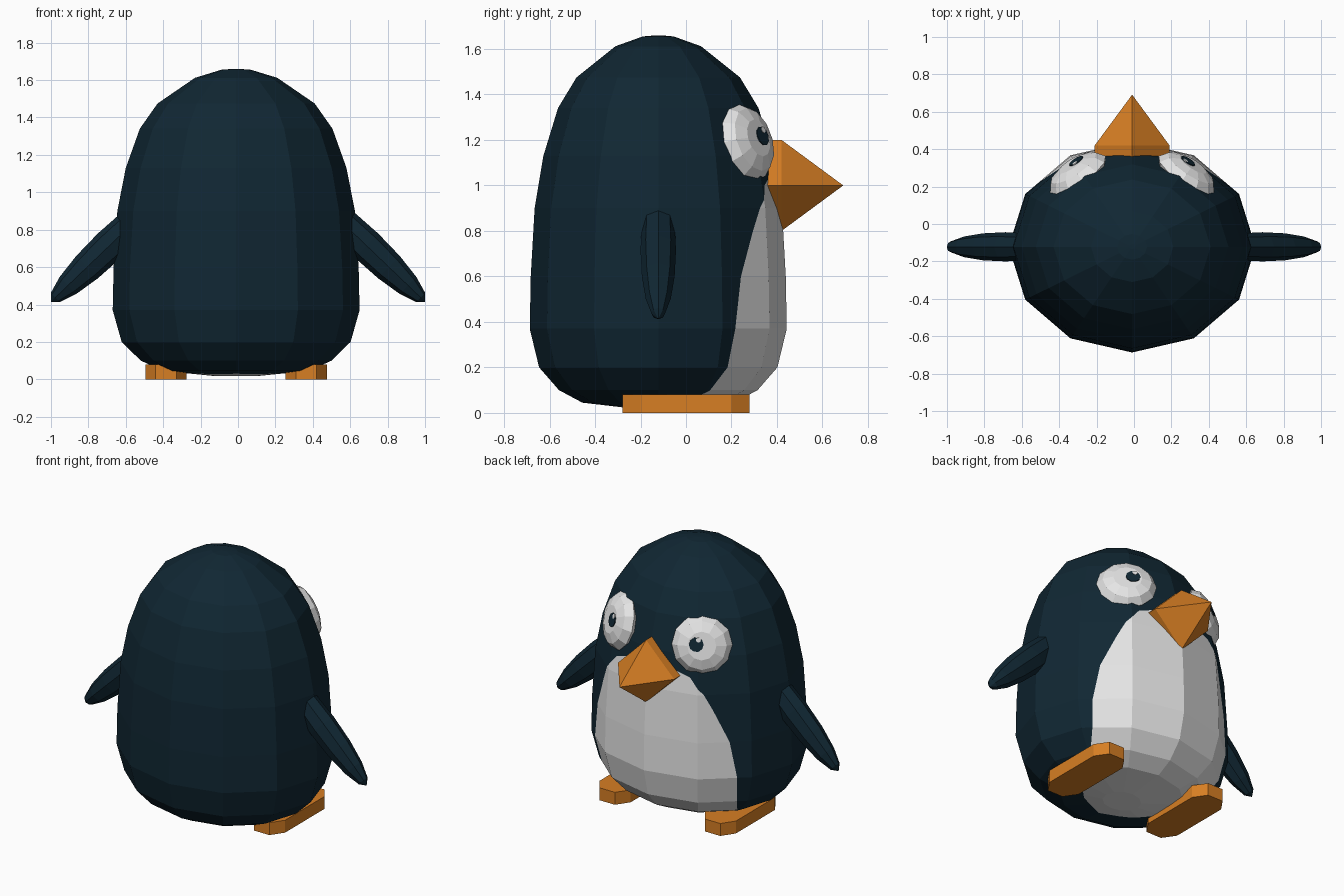
import bpy, bmesh, math
from mathutils import Matrix, Vector

if "Cube" in bpy.data.objects:
    bpy.data.objects.remove(bpy.data.objects["Cube"])

CX = -0.01   # sideways centre of the body


def material(name, rgb):
    m = bpy.data.materials.new(name)
    m.diffuse_color = (*rgb, 1)
    m.use_nodes = True
    m.node_tree.nodes["Principled BSDF"].inputs["Base Color"].default_value = m.diffuse_color
    return m


NAVY = material("navy", (0.0052, 0.020, 0.033))
WHITE = material("off white", (0.78, 0.78, 0.78))
ORANGE = material("orange", (0.68, 0.21, 0.017))


def loft(rings):
    """Skin a list of equal-length point rings and cap both ends."""
    bm = bmesh.new()
    rows = [[bm.verts.new(p) for p in ring] for ring in rings]
    n = len(rows[0])
    for a, b in zip(rows, rows[1:]):
        for i in range(n):
            j = (i + 1) % n
            bm.faces.new((a[i], a[j], b[j], b[i]))
    bm.faces.new(rows[0][::-1])
    bm.faces.new(rows[-1])
    bmesh.ops.recalc_face_normals(bm, faces=bm.faces[:])
    return bm


def revolve(profile, n, ratio=1.0, oy=0.0):
    """Turn (radius, z) pairs round z, flattened along y by ratio."""
    angles = [2 * math.pi * i / n for i in range(n)]
    return loft([[(r * math.cos(a), r * ratio * math.sin(a) + oy, z) for a in angles]
                 for r, z in profile])


def finish(name, bm, mats, matrix=Matrix()):
    me = bpy.data.meshes.new(name)
    bm.to_mesh(me)
    bm.free()
    for m in mats:
        me.materials.append(m)
    ob = bpy.data.objects.new(name, me)
    ob.matrix_world = matrix
    bpy.context.collection.objects.link(ob)
    return ob


def frame(x, y, z, loc):
    return Matrix.Translation(loc) @ Matrix((x, y, z)).transposed().to_4x4()


def paint_inside(bm, faces, outline, axis):
    """Cut faces along a mirrored convex outline of (x, axis) points, paint the inside."""
    for (x0, h0), (x1, h1) in zip(outline, outline[1:]):
        for s in (1, -1):
            co, no = Vector((s * x0, 0, 0)), Vector((s * (h1 - h0), 0, 0))
            co[axis], no[axis] = h0, x0 - x1
            parts = set(faces)
            for f in faces:
                parts.update(f.edges)
                parts.update(f.verts)
            res = bmesh.ops.bisect_plane(bm, geom=list(parts), dist=1e-5,
                                         plane_co=co, plane_no=no)
            faces = [g for g in res["geom"] if isinstance(g, bmesh.types.BMFace)
                     and (g.calc_center_median() - co).dot(no) < 0]
    for f in faces:
        f.material_index = 1


# Body with the pale belly cut into its front and underside
body = revolve([(0.12, 0.018), (0.39, 0.045), (0.51, 0.10), (0.612, 0.20), (0.66, 0.37),
                (0.655, 0.60), (0.635, 0.90), (0.59, 1.13), (0.515, 1.34), (0.42, 1.475),
                (0.22, 1.612), (0.08, 1.655), (0.015, 1.66)], 12, 0.856, -0.122)
front = [f for f in body.faces
         if f.calc_center_median().z > 0.1 and f.calc_center_median().y > -0.12]
paint_inside(body, front, [(0.43, 0.1), (0.48, 0.2), (0.506, 0.37), (0.47, 0.6),
                           (0.39, 0.8), (0.345, 0.9), (0.26, 1.0), (0, 1.08)], 2)
under = [f for f in body.faces if f.calc_center_median().z < 0.1]
paint_inside(body, under, [(0, -0.33), (0.18, -0.25), (0.33, -0.1), (0.43, 0.11)], 1)
finish("body", body, [NAVY, WHITE], Matrix.Translation((CX, 0, 0)))

# Beak: diamond prism running out to a point
diamond = [(0.2, 0), (0, 0.2), (-0.2, 0), (0, -0.2)]
beak = loft([[(x * k, y, z * k) for x, z in diamond]
             for y, k in ((0.3, 1), (0.42, 1), (0.69, 0.005))])
finish("beak", beak, [ORANGE], Matrix.Translation((CX, 0, 1.0)))

for s, side in ((1, "right"), (-1, "left")):
    # Eye, pupil and glint share a frame facing outward and slightly up
    n = Vector((0.53 * s, 0.80, 0.28)).normalized()
    t = Vector((0, 0, 1)).cross(n).normalized()
    mat = frame(t, n.cross(t), n, (CX + 0.29 * s, 0.265, 1.19))
    eye = revolve([(0.085, -0.068), (0.145, -0.045), (0.178, 0),
                   (0.145, 0.045), (0.085, 0.068)], 12)
    finish(side + "_eye", eye, [WHITE], mat)
    finish(side + "_pupil", revolve([(0.043, 0.066), (0.043, 0.073)], 10), [NAVY],
           mat @ Matrix.Translation((0.032 * s, 0.008, 0)))
    finish(side + "_eye_glint", revolve([(0.015, 0.070), (0.015, 0.075)], 8), [WHITE],
           mat @ Matrix.Translation((0.032 * s + 0.012, 0.036, 0)))

    # Flipper: stretched ball pointing out and down
    flipper = bmesh.new()
    bmesh.ops.create_uvsphere(flipper, u_segments=8, v_segments=8, radius=1)
    axis = Vector((0.72 * s, 0, -0.69)).normalized()
    across = Vector((0, 1, 0))
    mat = frame(across, axis.cross(across), axis, (0.687 * s, -0.122, 0.715))
    bmesh.ops.transform(flipper, matrix=Matrix.Diagonal((0.078, 0.09, 0.435, 1)),
                        verts=flipper.verts[:])
    finish(side + "_flipper", flipper, [NAVY], mat)

    # Foot: flat slab with cut corners
    half = [(0.11, -0.2), (0.11, 0.2), (0.055, 0.28)]
    sole = half + [(-0.055, 0.28), (-0.11, 0.2), (-0.11, -0.2), (-0.055, -0.28), (0.055, -0.28)]
    foot = loft([[(x, y, z) for x, y in sole] for z in (0, 0.08)])
    finish(side + "_foot", foot, [ORANGE], Matrix.Translation((CX + 0.375 * s, 0, 0)))
